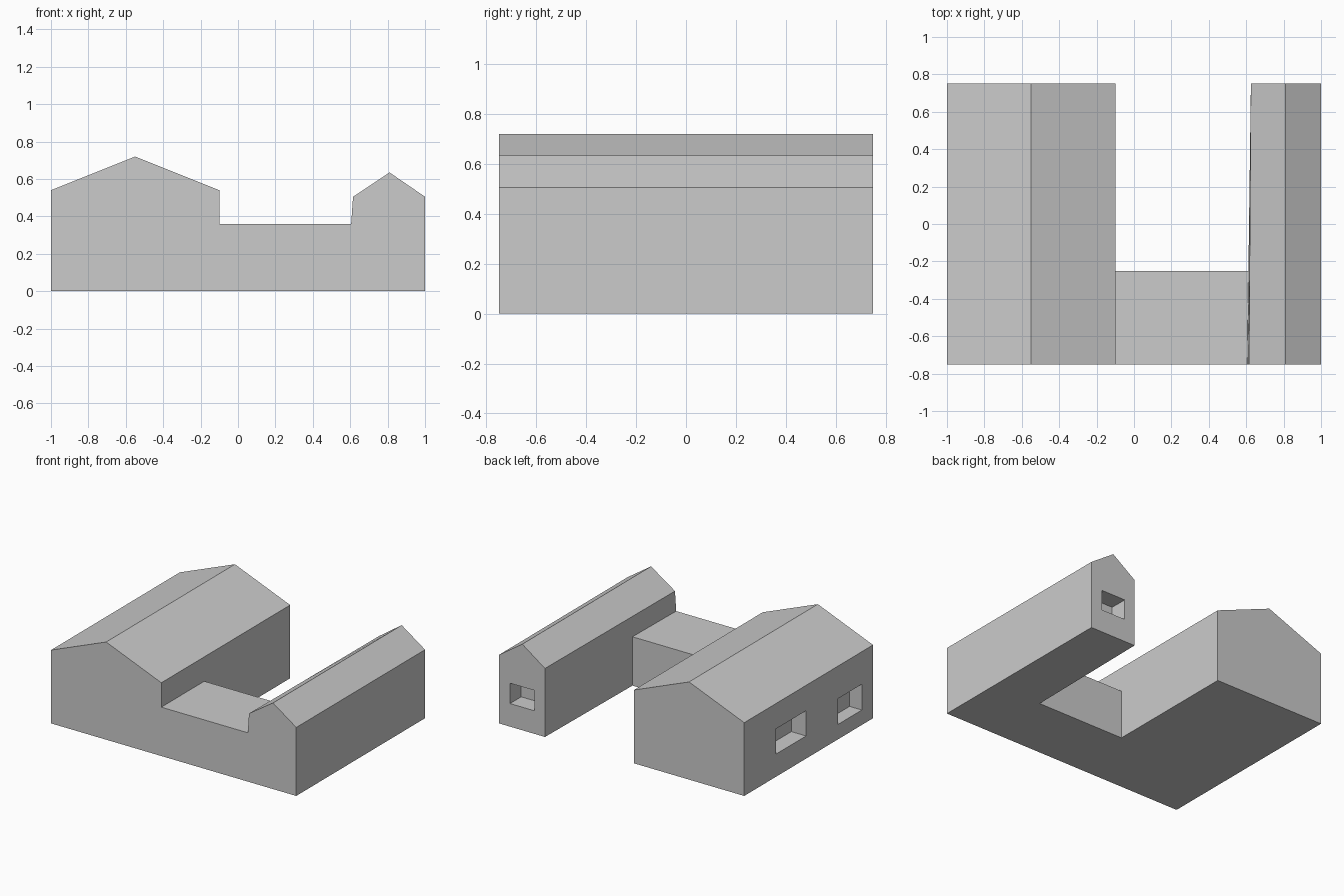
import bpy
import bmesh

cube = bpy.data.objects.get("Cube")
if cube:
    bpy.data.objects.remove(cube, do_unlink=True)

# Single plaster colour
GREY = (0.6, 0.6, 0.6, 1.0)
plaster = bpy.data.materials.new("grey_plaster")
plaster.use_nodes = True
plaster.diffuse_color = GREY
plaster.node_tree.nodes["Principled BSDF"].inputs["Base Color"].default_value = GREY


def make_object(name, bm):
    bmesh.ops.recalc_face_normals(bm, faces=bm.faces)
    mesh = bpy.data.meshes.new(name)
    bm.to_mesh(mesh)
    bm.free()
    mesh.materials.append(plaster)
    obj = bpy.data.objects.new(name, mesh)
    bpy.context.collection.objects.link(obj)
    return obj


# Front outline: wide hall, low connecting wing, narrow annex
OUTLINE = [(-1, 0), (-1, .54), (-.55, .72), (-.1, .54), (-.1, .36),
           (.605, .36), (.615, .505), (.81, .635), (1, .505), (1, 0),
           (.605, 0), (-.1, 0)]
# The inner annex wall runs slightly askew towards the back
DRIFT = {5: .02, 6: .01, 10: .02}
HALL = [0, 1, 2, 3, 4, 11]
WING = [4, 5, 10, 11]
ANNEX = [5, 6, 7, 8, 9, 10]
ALL = list(range(len(OUTLINE)))
FRONT, MIDDLE, BACK = -.75, -.25, .75

bm = bmesh.new()


def ring(y):
    t = (y - FRONT) / (BACK - FRONT)
    return [bm.verts.new((x + DRIFT.get(i, 0) * t, y, z))
            for i, (x, z) in enumerate(OUTLINE)]


def cap(verts, loop):
    bm.faces.new([verts[i] for i in loop])


def skin(a, b, loop):
    for i, j in zip(loop, loop[1:] + loop[:1]):
        bm.faces.new((a[i], a[j], b[j], b[i]))


front, middle, back = ring(FRONT), ring(MIDDLE), ring(BACK)

# Front bay across the whole width, then the two rear arms
cap(front, ALL)
skin(front, middle, ALL)
cap(middle, WING)
for arm in (HALL, ANNEX):
    skin(middle, back, arm)
    cap(back, arm)

# Merge the flat wall and roof pieces
bmesh.ops.recalc_face_normals(bm, faces=bm.faces)
bmesh.ops.dissolve_limit(bm, angle_limit=.002, verts=bm.verts, edges=bm.edges)
building = make_object("courtyard_building", bm)


# Recessed windows: two in the hall side wall, one in the annex rear gable
def cut_window(name, low, high):
    cutter_bm = bmesh.new()
    bmesh.ops.create_cube(cutter_bm, size=1)
    for v in cutter_bm.verts:
        v.co = [h if c > 0 else l for c, l, h in zip(v.co, low, high)]
    cutter = make_object(name, cutter_bm)
    cutter.hide_render = True
    mod = building.modifiers.new(name, "BOOLEAN")
    mod.operation = "DIFFERENCE"
    mod.solver = "EXACT"
    mod.object = cutter
    bpy.context.view_layer.objects.active = building
    bpy.ops.object.modifier_apply(modifier=mod.name)
    bpy.data.objects.remove(cutter, do_unlink=True)


cut_window("hall_window_rear", (-1.1, .03, .167), (-.88, .38, .353))
cut_window("hall_window_front", (-1.1, -.62, .11), (-.9, -.34, .3))
cut_window("annex_window", (.71, .62, .17), (.91, .85, .32))
